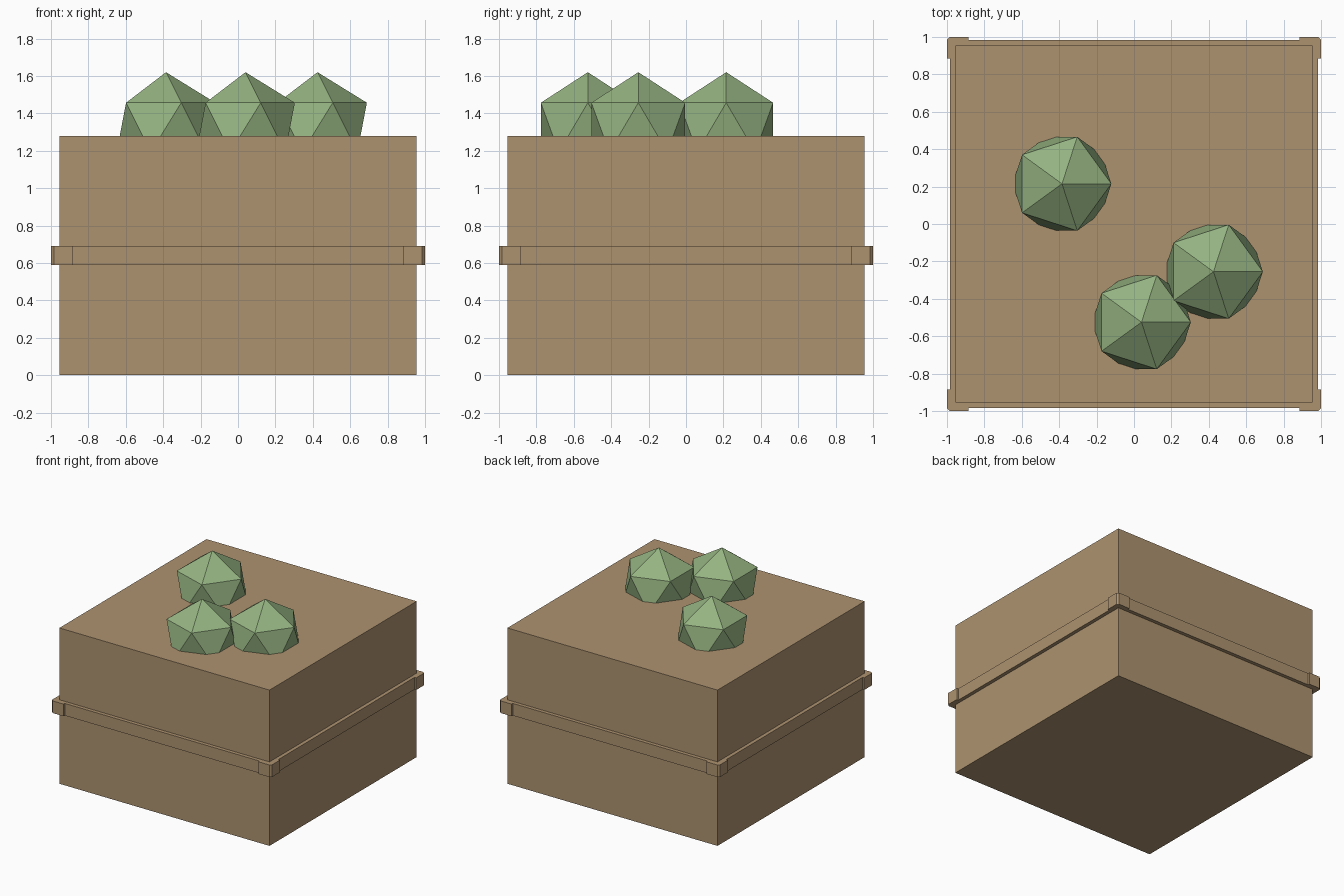
import bpy
import bmesh
from math import cos, sin, pi

cube = bpy.data.objects.get("Cube")
if cube:
    bpy.data.objects.remove(cube, do_unlink=True)


def material(name, color):
    mat = bpy.data.materials.new(name)
    mat.use_nodes = True
    mat.diffuse_color = color
    mat.node_tree.nodes["Principled BSDF"].inputs["Base Color"].default_value = color
    return mat


def add_object(name, bm, mat, location=(0, 0, 0)):
    bmesh.ops.recalc_face_normals(bm, faces=bm.faces)
    mesh = bpy.data.meshes.new(name)
    bm.to_mesh(mesh)
    bm.free()
    mesh.materials.append(mat)
    obj = bpy.data.objects.new(name, mesh)
    obj.location = location
    bpy.context.collection.objects.link(obj)
    return obj


def prism(name, outline, bottom, top, mat):
    """Extrude a flat outline upwards."""
    bm = bmesh.new()
    face = bm.faces.new([bm.verts.new((x, y, bottom)) for x, y in outline])
    result = bmesh.ops.extrude_face_region(bm, geom=[face], use_keep_orig=True)
    raised = [v for v in result["geom"] if isinstance(v, bmesh.types.BMVert)]
    bmesh.ops.translate(bm, verts=raised, vec=(0, 0, top - bottom))
    return add_object(name, bm, mat)


def four_fold(corner):
    """Repeat one corner's points around the z axis."""
    return [(x * cos(a) - y * sin(a), x * sin(a) + y * cos(a))
            for a in (i * pi / 2 for i in range(4)) for x, y in corner]


brown = material("cardboard brown", (0.42, 0.29, 0.16, 1))
green = material("leaf green", (0.30, 0.45, 0.22, 1))

# Box body
prism("box_body", four_fold([(0.955, 0.955)]), 0, 1.28, brown)

# Band around the middle, with thicker corner guards
GUARD, BAND, OUTER = 0.885, 0.985, 1.0
corner = [(BAND, GUARD), (OUTER, GUARD), (OUTER, BAND),
          (BAND, OUTER), (GUARD, OUTER), (GUARD, BAND)]
prism("middle_band", four_fold(corner), 0.59, 0.69, brown)

# Faceted plants sunk into the top
for name, x, y in (("plant_back", -0.385, 0.215),
                   ("plant_front", 0.04, -0.525),
                   ("plant_left", 0.425, -0.255)):
    bm = bmesh.new()
    bmesh.ops.create_icosphere(bm, subdivisions=1, radius=0.295)
    add_object(name, bm, green, (x, y, 1.325))
